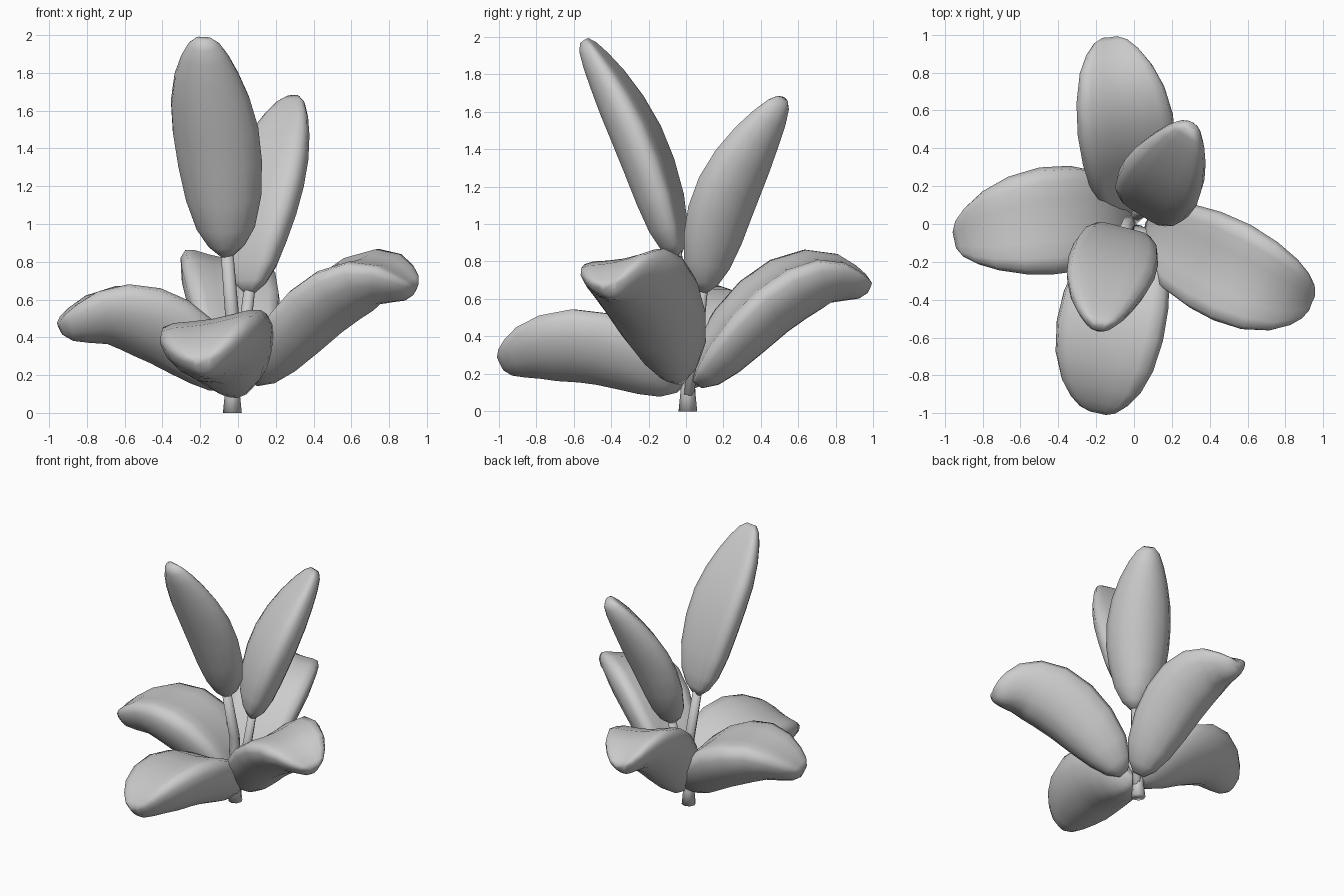
import bpy, bmesh, math
from mathutils import Vector, Matrix

if "Cube" in bpy.data.objects:
    bpy.data.objects.remove(bpy.data.objects["Cube"])

grey = bpy.data.materials.new("plain_grey")
grey.use_nodes = True
COLOUR = (0.6, 0.6, 0.6, 1)
grey.diffuse_color = COLOUR
grey.node_tree.nodes["Principled BSDF"].inputs["Base Color"].default_value = COLOUR

# Half-width of a leaf along its length: (fraction, width factor)
OUTLINE = [(0, .15), (.05, .42), (.14, .68), (.28, .88), (.42, .98), (.56, 1),
           (.7, .92), (.82, .75), (.91, .55), (.97, .36), (1, .17)]
SIDES = 16


def along(points, f):
    """Point on a smooth path through the given points."""
    pts = [Vector(p) for p in points]
    pts = [2 * pts[0] - pts[1]] + pts + [2 * pts[-1] - pts[-2]]
    u = f * (len(pts) - 3)
    i = min(int(u), len(pts) - 4)
    u -= i
    a, b, c, d = pts[i:i + 4]
    return 0.5 * (2 * b + (c - a) * u + (2 * a - 5 * b + 4 * c - d) * u**2
                  + (3 * b - 3 * c + d - a) * u**3)


def loft(name, rings):
    """Skin a closed solid over a list of rings."""
    bm = bmesh.new()
    loops = [[bm.verts.new(p) for p in ring] for ring in rings]
    for low, high in zip(loops, loops[1:]):
        for k in range(len(low)):
            n = (k + 1) % len(low)
            bm.faces.new((low[k], low[n], high[n], high[k]))
    bm.faces.new(loops[0][::-1])
    bm.faces.new(loops[-1])
    bmesh.ops.recalc_face_normals(bm, faces=bm.faces)
    mesh = bpy.data.meshes.new(name)
    bm.to_mesh(mesh)
    bm.free()
    mesh.materials.append(grey)
    mesh.shade_smooth()
    obj = bpy.data.objects.new(name, mesh)
    bpy.context.collection.objects.link(obj)
    return obj


def leaf(name, path, width, thick, lift, roll=0.0):
    """Fleshy leaf: rounded below, shallow channel above."""
    rings = []
    axis = Vector(path[-1]) - Vector(path[0])
    side = axis.cross(Vector((0, 0, 1))).normalized()
    for f, w in OUTLINE:
        tangent = (along(path, min(f + .04, 1)) - along(path, max(f - .04, 0))).normalized()
        s = (side - side.dot(tangent) * tangent).normalized()
        s = Matrix.Rotation(-roll, 3, tangent) @ s
        up = s.cross(tangent)
        body = w**.85 * (1.05 - .15 * f)
        ring = []
        for k in range(SIDES):
            a = 2 * math.pi * k / SIDES
            rise = math.copysign(abs(math.sin(a))**.85, math.sin(a))
            height = thick * rise + lift * (.5 - math.sin(a)**2)
            ring.append(along(path, f) + s * width * w * math.cos(a) + up * body * height)
        rings.append(ring)
    return loft(name, rings)


def stem(name, path, radii):
    """Thin round stalk."""
    rings = []
    for p, r in zip(path, radii):
        rings.append([Vector(p) + Vector((r * math.cos(a), r * math.sin(a), 0))
                      for a in (k * math.pi / 4 for k in range(8))])
    return loft(name, rings)


# Four spreading lower leaves
leaf("lower_leaf_right", [(-.02, 0, .15), (-.2, .025, .36), (-.42, .02, .505),
                          (-.67, -.02, .55), (-.94, -.085, .455)], .285, .19, .11, -.03)
leaf("lower_leaf_front", [(0, -.02, .14), (-.05, -.25, .3), (-.105, -.5, .38),
                          (-.155, -.77, .355), (-.185, -.99, .26)], .29, .18, .12, -.17)
leaf("lower_leaf_left", [(.07, -.03, .17), (.26, -.12, .43), (.49, -.23, .65),
                         (.72, -.34, .735), (.935, -.41, .66)], .275, .16, .12, -.18)
leaf("lower_leaf_back", [(0, .05, .15), (-.02, .25, .42), (-.05, .49, .645),
                         (-.09, .74, .74), (-.13, .98, .67)], .26, .16, .12, -.16)

# Two upright leaves on stalks
leaf("upper_leaf_front", [(-.06, -.05, .83), (-.08, -.115, 1.1), (-.115, -.225, 1.42),
                          (-.16, -.365, 1.7), (-.185, -.54, 1.98)], .235, .125, .06)
leaf("upper_leaf_back", [(.06, .08, .64), (.085, .14, .9), (.14, .215, 1.15),
                         (.21, .34, 1.4), (.295, .515, 1.67)], .225, .135, .06, .08)

# Stalks rising from a flared foot
stem("front_stem", [(-.03, .01, 0), (-.03, .01, .1), (-.03, 0, .5), (-.06, -.06, .87)],
     [.05, .04, .037, .033])
stem("back_stem", [(-.02, .01, .08), (.03, .06, .4), (.065, .09, .69)],
     [.03, .033, .03])
